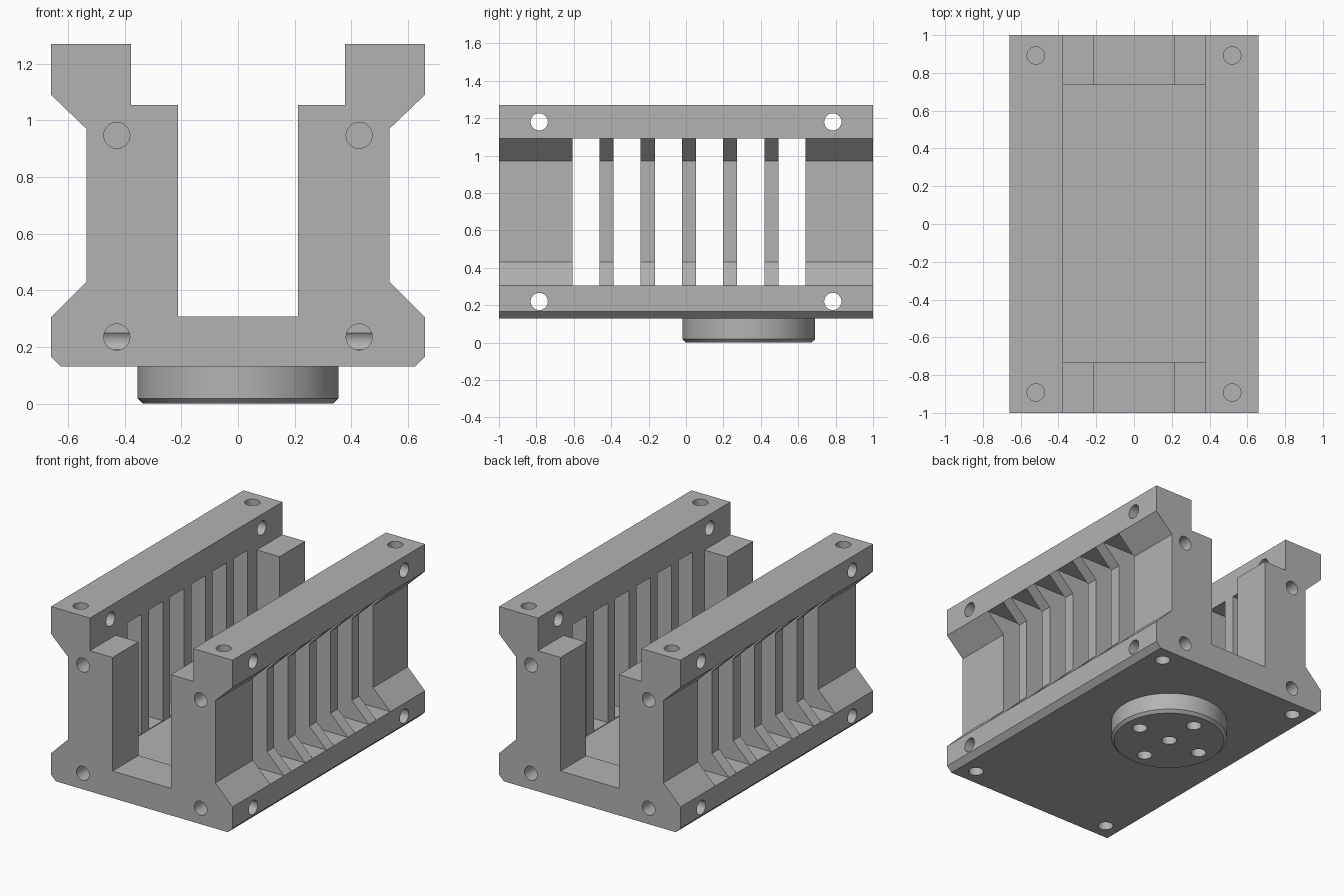
import bpy, bmesh, math
from mathutils import Matrix, Vector

old = bpy.data.objects.get("Cube")
if old:
    bpy.data.objects.remove(old, do_unlink=True)

grey = bpy.data.materials.new("plain grey")
grey.use_nodes = True
colour = (0.45, 0.45, 0.45, 1)
grey.diffuse_color = colour
grey.node_tree.nodes["Principled BSDF"].inputs["Base Color"].default_value = colour

HOLE_R, DEPTH = 0.046, 0.25


def make_object(name, bm):
    bmesh.ops.recalc_face_normals(bm, faces=bm.faces)
    mesh = bpy.data.meshes.new(name)
    bm.to_mesh(mesh)
    bm.free()
    mesh.materials.append(grey)
    ob = bpy.data.objects.new(name, mesh)
    bpy.context.collection.objects.link(ob)
    return ob


def box(bm, x, y, z):
    size = [b - a for a, b in (x, y, z)]
    mid = [(a + b) / 2 for a, b in (x, y, z)]
    bmesh.ops.create_cube(bm, size=1, matrix=Matrix.Translation(mid) @ Matrix.Diagonal((*size, 1)))


def drill(bm, start, direction, depth):
    # cylinder that begins just outside the surface and runs inward
    d = Vector(direction)
    mid = Vector(start) + d * (depth - 0.02) / 2
    turn = d.to_track_quat("Z", "Y").to_matrix().to_4x4()
    bmesh.ops.create_cone(bm, cap_ends=True, segments=40, radius1=HOLE_R, radius2=HOLE_R,
                          depth=depth + 0.02, matrix=Matrix.Translation(mid) @ turn)


def cut(ob, cutters):
    for i, bm in enumerate(cutters):
        cutter = make_object(f"{ob.name}_cutter_{i}", bm)
        cutter.hide_render = True
        mod = ob.modifiers.new("cut", "BOOLEAN")
        mod.operation, mod.solver, mod.object = "DIFFERENCE", "EXACT", cutter
        mod.use_self = True
        bpy.context.view_layer.objects.active = ob
        bpy.ops.object.modifier_apply(modifier=mod.name)
        bpy.data.objects.remove(cutter, do_unlink=True)


def smooth(ob):
    bpy.ops.object.select_all(action="DESELECT")
    ob.select_set(True)
    bpy.context.view_layer.objects.active = ob
    bpy.ops.object.shade_smooth_by_angle(angle=math.radians(30))


# Channel body: mirrored half profile extruded along y
half = [(0.625, 0.13), (0.66, 0.165), (0.66, 0.305), (0.535, 0.43), (0.535, 0.97), (0.66, 1.09),
        (0.66, 1.27), (0.377, 1.27), (0.377, 1.055), (0.212, 1.055), (0.212, 0.308)]
outline = half + [(-x, z) for x, z in reversed(half)]
bm = bmesh.new()
face = bm.faces.new([bm.verts.new((x, -1, z)) for x, z in outline])
ext = bmesh.ops.extrude_face_region(bm, geom=[face])
bmesh.ops.translate(bm, vec=(0, 2, 0), verts=[v for v in ext["geom"] if isinstance(v, bmesh.types.BMVert)])
body = make_object("channel_body", bm)

# Wide inner pocket between the end blocks
pocket = bmesh.new()
box(pocket, (-0.377, 0.377), (-0.732, 0.735), (0.3, 1.4))

# Six vent slots through both side walls
slots = bmesh.new()
for i in range(6):
    y = -0.608 + 0.2205 * i
    box(slots, (-0.8, 0.8), (y, y + 0.145), (0.305, 1.09))

# Bolt holes through the sides, and blind in the ends, top and underside
side_holes, end_holes, flat_holes = bmesh.new(), bmesh.new(), bmesh.new()
for s in (-1, 1):
    for z in (0.22, 1.18):
        drill(side_holes, (-0.7, s * 0.785, z), (1, 0, 0), 1.4)
    for t in (-1, 1):
        for z in (0.235, 0.947):
            drill(end_holes, (s * 0.428, t, z), (0, -t, 0), DEPTH)
        drill(flat_holes, (s * 0.52, t * 0.892, 1.27), (0, 0, -1), DEPTH)
        drill(flat_holes, (s * 0.52, t * 0.892, 0.13), (0, 0, 1), DEPTH)
cut(body, [pocket, slots, side_holes, end_holes, flat_holes])
smooth(body)

# Round mounting boss with a chamfered lower rim
bm = bmesh.new()
centre = Vector((0, 0.335, 0))
bmesh.ops.create_cone(bm, cap_ends=True, segments=96, radius1=0.355, radius2=0.355, depth=0.13,
                      matrix=Matrix.Translation(centre + Vector((0, 0, 0.065))))
rim = [e for e in bm.edges if all(v.co.z < 0.01 for v in e.verts)]
bmesh.ops.bevel(bm, geom=rim, offset=0.018, segments=1, affect="EDGES")
boss = make_object("mounting_boss", bm)
boss_holes = bmesh.new()
for x, y in ((0, 0), (0.235, 0), (-0.235, 0), (0, 0.235), (0, -0.235)):
    drill(boss_holes, centre + Vector((x, y, 0)), (0, 0, 1), 0.12)
cut(boss, [boss_holes])
smooth(boss)
